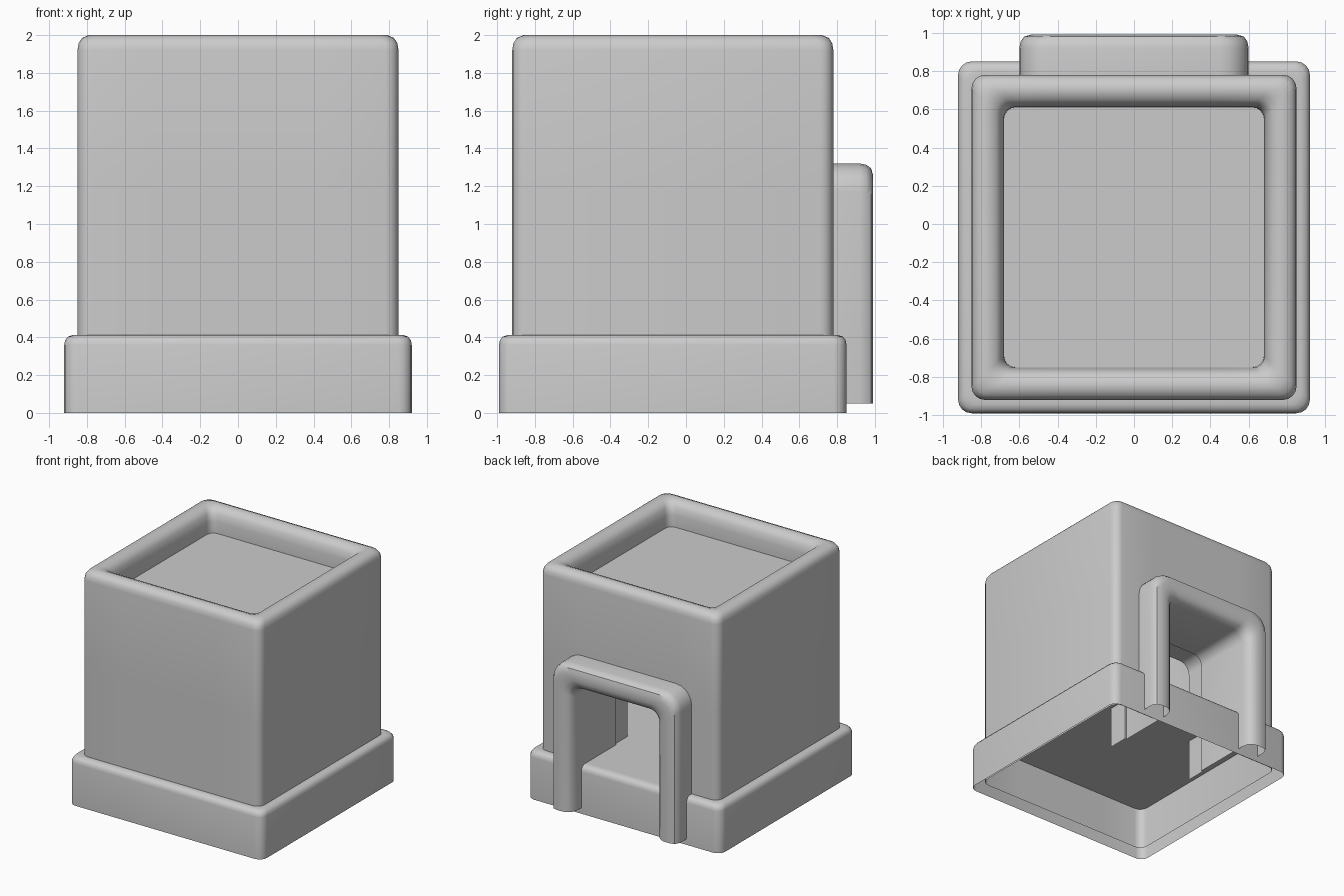
import bpy, bmesh
from math import sin, cos, pi

if "Cube" in bpy.data.objects:
    bpy.data.objects.remove(bpy.data.objects["Cube"])

CY = -0.07  # the box is offset toward the front


def rounded_square(half, r, z, seg=4):
    pts = []
    for i, (sx, sy) in enumerate([(1, 1), (-1, 1), (-1, -1), (1, -1)]):
        for k in range(seg + 1):
            a = pi / 2 * (i + k / seg)
            pts.append((sx * (half - r) + r * cos(a), CY + sy * (half - r) + r * sin(a), z))
    return pts


def arch_loop(half, top, r, y, seg=5):
    right = [(half, y, 0.05)]
    for k in range(seg + 1):
        a = pi / 2 * k / seg
        right.append((half - r + r * cos(a), y, top - r + r * sin(a)))
    return right + [(-x, yy, z) for x, yy, z in reversed(right)]


def loft(bm, loops, closed, cap=False):
    rings = [[bm.verts.new(p) for p in loop] for loop in loops]
    for a, b in zip(rings, rings[1:]):
        n = len(a)
        for i in range(n if closed else n - 1):
            j = (i + 1) % n
            bm.faces.new((a[i], a[j], b[j], b[i]))
    if cap:
        bm.faces.new(rings[-1])


def finish(bm, name):
    me = bpy.data.meshes.new(name)
    bm.to_mesh(me)
    bm.free()
    ob = bpy.data.objects.new(name, me)
    bpy.context.collection.objects.link(ob)
    bpy.ops.object.select_all(action='DESELECT')
    bpy.context.view_layer.objects.active = ob
    ob.select_set(True)
    bpy.ops.object.shade_smooth_by_angle(angle=pi / 5)
    return ob


# Hollow body with rounded rim and sunken lid
bm = bmesh.new()
body = [(.85, .05), (.85, 1.92), (.844, 1.957), (.826, 1.985), (.79, 2.0), (.76, 2.0),
        (.72, 1.985), (.695, 1.95), (.682, 1.89), (.68, 1.79)]
loft(bm, [rounded_square(h, .07 if h > .75 else .06, z) for h, z in body], True, cap=True)

# Doorway opening in the back wall
back = [f for f in bm.faces if f.normal.y > .9 or
        (f.calc_center_median().y > .77 and abs(f.calc_center_median().x) < .1)]
for co, no in [((.45, 0, 0), (1, 0, 0)), ((-.45, 0, 0), (1, 0, 0)), ((0, 0, 1.17), (0, 0, 1))]:
    bmesh.ops.bisect_plane(bm, geom=bm.verts[:] + bm.edges[:] + bm.faces[:],
                           plane_co=co, plane_no=no)
hole = []
for f in bm.faces:
    c = f.calc_center_median()
    if c.y > .75 and abs(c.x) < .45 and c.z < 1.17:
        hole.append(f)
bmesh.ops.delete(bm, geom=hole, context='FACES')
finish(bm, "body")

# Open skirt around the foot
bm = bmesh.new()
skirt = [(.92, 0), (.92, .36), (.915, .385), (.90, .404), (.875, .412), (.85, .412)]
loft(bm, [rounded_square(h, .07, z) for h, z in skirt], True)
finish(bm, "base_skirt")

# Inner floor
bm = bmesh.new()
bm.faces.new([bm.verts.new(p) for p in rounded_square(.85, .07, .412)])
finish(bm, "inner_floor")

# Arched door frame continuing inward as a short tunnel: (inset, y)
bm = bmesh.new()
frame = [(0, .77), (0, .92), (.007, .955), (.025, .98), (.06, .99), (.12, .99), (.16, .975),
         (.185, .95), (.2, .89), (.2, .38), (.185, .38), (.185, .2)]
loft(bm, [arch_loop(.6 - d, 1.32 - d, .15 - d * .3, y) for d, y in frame], False)
bmesh.ops.reverse_faces(bm, faces=bm.faces[:])
finish(bm, "door_frame")
